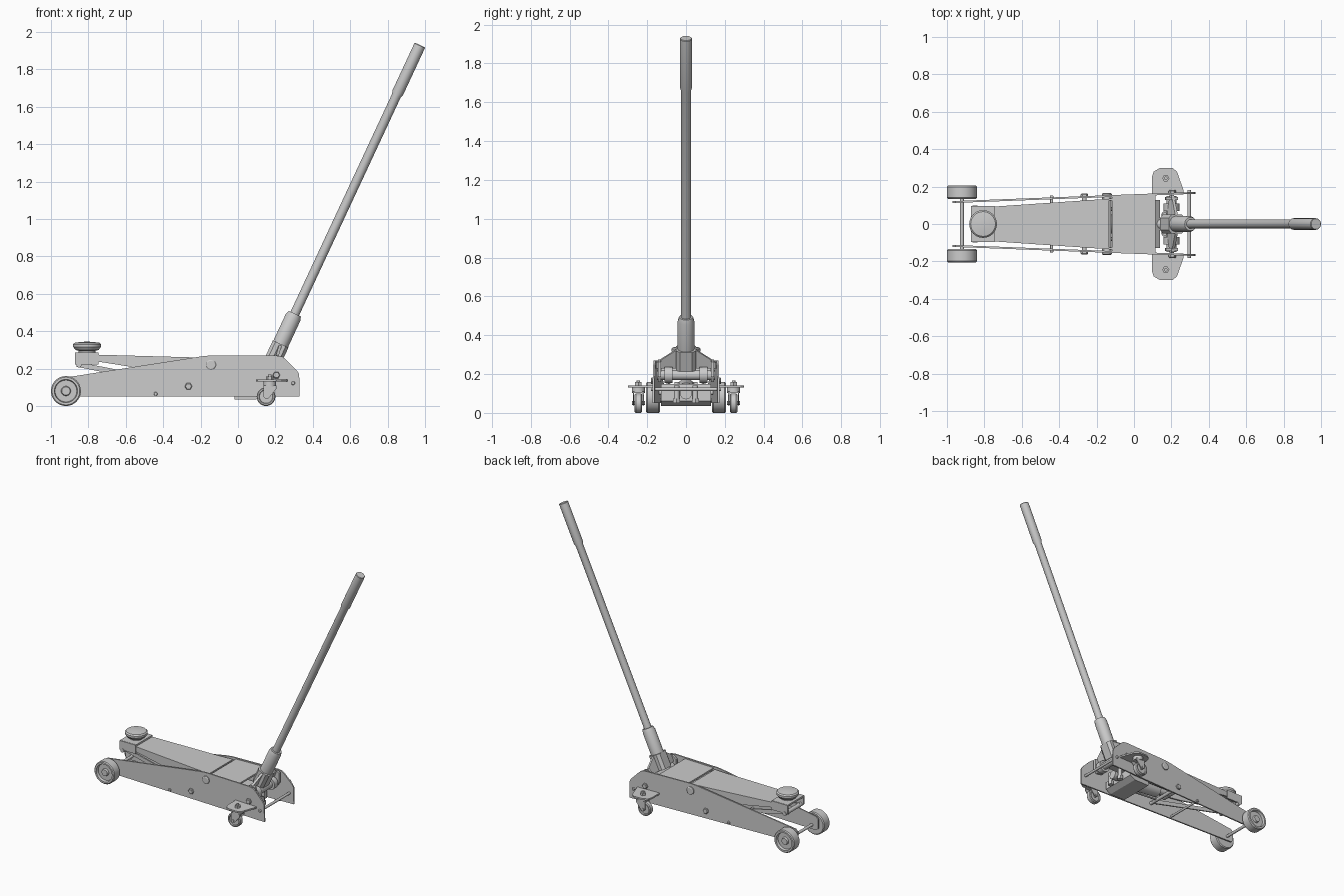
import bpy, bmesh, math
from mathutils import Vector

def finish(name, bm):
    bmesh.ops.remove_doubles(bm, verts=bm.verts, dist=1e-5)
    bmesh.ops.recalc_face_normals(bm, faces=bm.faces)
    me = bpy.data.meshes.new(name)
    bm.to_mesh(me)
    bm.free()
    ob = bpy.data.objects.new(name, me)
    bpy.context.collection.objects.link(ob)
    return ob

def loft(name, a, b):
    """Solid between two matching loops of points."""
    bm = bmesh.new()
    va, vb = [bm.verts.new(p) for p in a], [bm.verts.new(p) for p in b]
    bm.faces.new(va)
    bm.faces.new(vb[::-1])
    n = len(va)
    for i in range(n):
        j = (i + 1) % n
        bm.faces.new((va[i], vb[i], vb[j], va[j]))
    return finish(name, bm)

def prism(name, pts, f0, f1):
    """Side profile (x, z) extruded between y = f0(x) and y = f1(x)."""
    return loft(name, [(x, f0(x), z) for x, z in pts], [(x, f1(x), z) for x, z in pts])

def box(name, x0, x1, y0, y1, z0, z1):
    return prism(name, [(x0, z0), (x1, z0), (x1, z1), (x0, z1)], lambda x: y0, lambda x: y1)

def lathe(name, prof, origin, axis, n=32):
    """Revolve (radius, height) profile about an axis from origin."""
    q = Vector((0, 0, 1)).rotation_difference(Vector(axis).normalized())
    o = Vector(origin)
    bm = bmesh.new()
    rings = []
    for r, h in prof:
        if r == 0:
            rings.append([bm.verts.new(o + q @ Vector((0, 0, h)))] * n)
        else:
            rings.append([bm.verts.new(o + q @ Vector((r * math.cos(2 * math.pi * i / n),
                          r * math.sin(2 * math.pi * i / n), h))) for i in range(n)])
    for a, b in zip(rings, rings[1:]):
        for i in range(n):
            j = (i + 1) % n
            vs = list(dict.fromkeys((a[i], a[j], b[j], b[i])))
            if len(vs) > 2:
                bm.faces.new(vs)
    return finish(name, bm)

def rod(name, p, q, r, n=24):
    d = Vector(q) - Vector(p)
    return lathe(name, [(0, 0), (r, 0), (r, d.length), (0, d.length)], p, d, n)

def outer(x):
    return 0.159 + 0.038 * x      # outside of side plates

def arm_y(x):
    return 0.144 + 0.068 * x      # outside of lift arm

frame = [(-0.97, 0.065), (-0.955, 0.05), (0.33, 0.05), (0.327, 0.17), (0.315, 0.19),
         (0.255, 0.25), (0.235, 0.265), (0.2, 0.27), (-0.15, 0.27), (-0.19, 0.266),
         (-0.84, 0.165), (-0.955, 0.147), (-0.97, 0.13)]
arm = [(-0.82, 0.27), (-0.74, 0.273), (-0.24, 0.258), (-0.11, 0.257), (-0.1, 0.19),
       (-0.17, 0.17), (-0.5, 0.198), (-0.74, 0.236), (-0.82, 0.245)]
wheel = [(0, 0), (0.074, 0), (0.08, 0.006), (0.08, 0.064), (0.074, 0.07), (0.062, 0.07),
         (0.058, 0.052), (0.026, 0.052), (0.022, 0.066), (0, 0.066)]
caster = [(0, 0.008), (0.035, 0.008), (0.038, 0), (0.045, 0), (0.05, 0.006), (0.05, 0.032),
          (0.045, 0.038), (0.038, 0.038), (0.035, 0.03), (0, 0.03)]
deck = [(0.095, 0.16), (0.095, 0.25), (0.105, 0.28), (0.135, 0.298), (0.205, 0.3),
        (0.23, 0.28), (0.265, 0.18), (0.265, 0.16)]

for s, side in ((-1, "right"), (1, "left")):
    # Frame and lift arm sides
    prism(side + "_side_plate", frame, lambda x: s * (outer(x) - 0.01), lambda x: s * outer(x))
    prism(side + "_arm_side", arm, lambda x: s * (arm_y(x) - 0.01), lambda x: s * arm_y(x))
    # Front wheel
    lathe(side + "_front_wheel", wheel, (-0.92, s * 0.135, 0.08), (0, s, 0), 40)
    # Bolts on the side plate
    for x, z, r, h in ((-0.145, 0.22, 0.027, 0.012), (-0.265, 0.105, 0.02, 0.014),
                       (-0.44, 0.065, 0.01, 0.01), (0.205, 0.165, 0.02, 0.015),
                       (0.295, 0.122, 0.01, 0.012)):
        lathe(side + "_bolt", [(0, 0), (r, 0), (r, h * 0.7), (r * 0.8, h), (0, h)],
              (x, s * (outer(x) - 0.001), z), (0, s, 0), 6 if r == 0.02 else 20)
    # Parallel link under the arm
    link = [(-0.865, 0.21), (-0.855, 0.235), (-0.265, 0.12), (-0.25, 0.105), (-0.265, 0.09)]
    prism(side + "_link", link, lambda x: s * (arm_y(x) - 0.024), lambda x: s * (arm_y(x) - 0.014))
    # Saddle bracket cheek
    box(side + "_saddle_cheek", -0.872, -0.745, s * 0.085, s * 0.096, 0.222, 0.285)
    # Caster mounting plate
    loft(side + "_caster_plate", [(x, s * y, 0.131) for x, y in deck],
         [(x, s * y, 0.142) for x, y in deck])
    # Caster
    c = (0.17, s * 0.245)
    rod(side + "_caster_swivel", (*c, 0.103), (*c, 0.131), 0.034)
    rod(side + "_caster_nut", (*c, 0.142), (*c, 0.158), 0.019, 6)
    rod(side + "_caster_stud", (*c, 0.158), (*c, 0.168), 0.009, 16)
    fork = [(0.205, 0.107), (0.205, 0.092), (0.165, 0.042), (0.148, 0.038),
            (0.136, 0.05), (0.136, 0.107)]
    for k in (-1, 1):
        y = c[1] + k * 0.025
        prism(side + "_caster_fork", fork, lambda x: y - 0.003, lambda x: y + 0.003)
    box(side + "_fork_bridge", 0.136, 0.205, c[1] - 0.028, c[1] + 0.028, 0.102, 0.109)
    lathe(side + "_caster_wheel", caster, (0.15, c[1] - 0.019, 0.05), (0, 1, 0))
    rod(side + "_caster_axle", (0.15, c[1] - 0.034, 0.05), (0.15, c[1] + 0.034, 0.05), 0.01, 12)
    # Handle yoke gusset and pivot bearing
    wing = [(0.222, 0.04, 0.335), (0.2, 0.155, 0.262), (0.19, 0.155, 0.235), (0.175, 0.04, 0.235)]
    wing = [(x, s * y, z) for x, y, z in wing]
    loft(side + "_yoke_gusset", wing, [(x + 0.014, y, z - 0.006) for x, y, z in wing])
    yoke = [(0.165, 0.17), (0.215, 0.16), (0.235, 0.19), (0.235, 0.262), (0.2, 0.275), (0.17, 0.25)]
    prism(side + "_yoke_ear", yoke, lambda x: s * 0.128, lambda x: s * 0.145)
    rod(side + "_pivot_bearing", (0.2, s * 0.07, 0.195), (0.2, s * 0.11, 0.195), 0.042)
    # Pump plungers and return springs
    rod(side + "_pump_plunger", (0.165, s * 0.048, 0.055), (0.165, s * 0.048, 0.14), 0.014)
    rod(side + "_pump_cap", (0.165, s * 0.048, 0.05), (0.165, s * 0.048, 0.075), 0.021, 6)
    rod(side + "_return_spring", (0.0, s * 0.085, 0.1), (-0.26, s * 0.075, 0.11), 0.01, 12)

# Lift arm top and rear cover
top = [(-0.745, 0.264), (-0.745, 0.274), (-0.24, 0.26), (-0.135, 0.259), (-0.135, 0.249), (-0.24, 0.25)]
prism("arm_top", top, lambda x: -arm_y(x), arm_y)
prism("rear_cover", [(-0.118, 0.25), (0.115, 0.25), (0.115, 0.262), (-0.118, 0.262)],
      lambda x: 0.01 - outer(x), lambda x: outer(x) - 0.01)

# Saddle
box("saddle_bracket_top", -0.872, -0.745, -0.09, 0.09, 0.274, 0.286)
lathe("saddle", [(0, 0), (0.045, 0), (0.045, 0.015), (0.062, 0.02), (0.074, 0.036),
                 (0.074, 0.05), (0.066, 0.058), (0.03, 0.063), (0, 0.064)],
      (-0.807, 0, 0.28), (0, 0, 1), 40)

# Cross shafts
for name, x, z, r, w in (("front_axle", -0.92, 0.08, 0.01, 0.2), ("link_pin", -0.85, 0.22, 0.014, 0.1),
                         ("arm_shaft", -0.145, 0.22, 0.025, 0.15), ("link_shaft", -0.265, 0.105, 0.012, 0.146),
                         ("tie_rod", -0.44, 0.065, 0.008, 0.14), ("saddle_pin", -0.79, 0.256, 0.01, 0.094),
                         ("yoke_shaft", 0.2, 0.195, 0.026, 0.15), ("rear_tie_rod", 0.295, 0.122, 0.009, 0.165)):
    rod(name, (x, -w, z), (x, w, z), r)

# Hydraulic unit
unit = [(-0.02, 0.036), (0.1, 0.036), (0.14, 0.06), (0.14, 0.115), (0.1, 0.15), (-0.02, 0.15)]
prism("hydraulic_block", unit, lambda x: -0.128, lambda x: 0.128)
rod("pump_housing", (0.1, 0, 0.1), (0.19, 0, 0.1), 0.03)
rod("ram_cylinder", (0.0, 0, 0.105), (-0.2, 0, 0.125), 0.05)
rod("ram_piston", (-0.2, 0, 0.125), (-0.31, 0, 0.136), 0.022)
rod("ram_crosshead", (-0.31, -0.06, 0.136), (-0.31, 0.06, 0.136), 0.022)

# Handle: yoke hub, socket, tube and grip along one tilted axis
end, low = Vector((0.973, 0, 1.93)), Vector((0.302, 0, 0.49))
d = (end - low).normalized()
u = Vector((d.z, 0, -d.x))
hub = [(-0.046, 0.032), (-0.03, 0.052), (0.03, 0.052), (0.046, 0.032),
       (0.046, -0.032), (0.03, -0.052), (-0.03, -0.052), (-0.046, -0.032)]
def hub_ring(t):
    return [low + d * t + u * a + Vector((0, b, 0)) for a, b in hub]
loft("yoke_hub", hub_ring(-0.285), hub_ring(-0.175))
lathe("handle_socket", [(0, -0.18), (0.043, -0.18), (0.043, -0.02), (0.036, 0.004), (0, 0.004)], low, d)
L = (end - low).length
lathe("handle", [(0, -0.01), (0.025, -0.01), (0.025, L - 0.3), (0.031, L - 0.28),
                 (0.031, L - 0.004), (0.028, L), (0, L)], low, d)

# Smooth round parts, keep edges sharp
for ob in bpy.context.collection.objects:
    ob.select_set(True)
    bpy.context.view_layer.objects.active = ob
bpy.ops.object.shade_smooth_by_angle(angle=math.radians(30))
